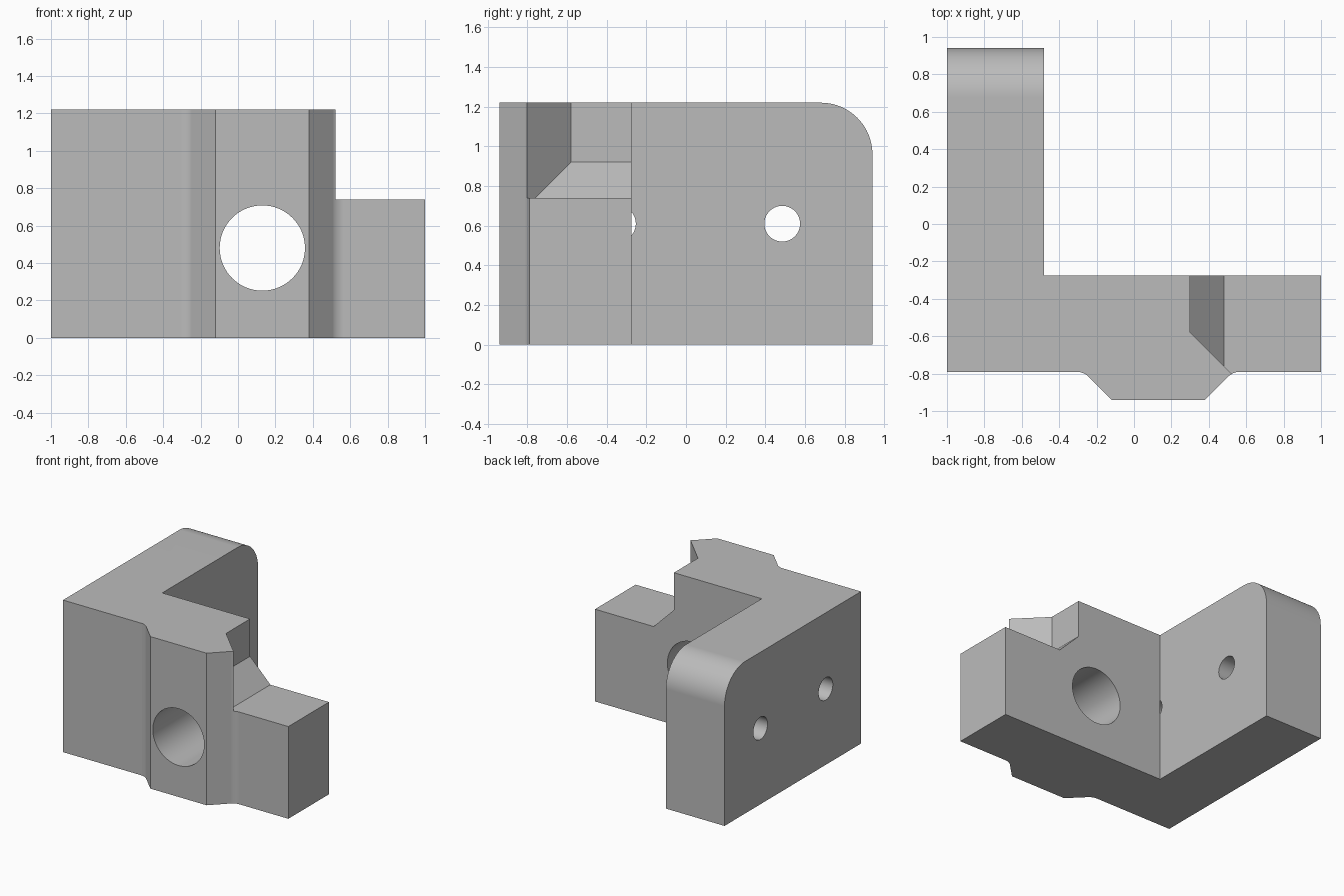
import bpy, bmesh
from math import pi
from mathutils import Matrix, Vector

cube = bpy.data.objects.get("Cube")
if cube:
    bpy.data.objects.remove(cube)

HEIGHT = 1.22
ARM_BACK, FRONT, LEG_INNER = -0.275, -0.79, -0.48

grey = bpy.data.materials.new("plain grey")
grey.use_nodes = True
colour = (0.5, 0.5, 0.5, 1)
grey.diffuse_color = colour
grey.node_tree.nodes["Principled BSDF"].inputs["Base Color"].default_value = colour


def prism(plan, z0, z1):
    """Extrude a plan outline between two heights."""
    bm = bmesh.new()
    base = bm.faces.new([bm.verts.new((x, y, z0)) for x, y in plan])
    top = bmesh.ops.extrude_face_region(bm, geom=[base])
    moved = [v for v in top["geom"] if isinstance(v, bmesh.types.BMVert)]
    bmesh.ops.translate(bm, verts=moved, vec=(0, 0, z1 - z0))
    bmesh.ops.recalc_face_normals(bm, faces=bm.faces)
    return bm


def finish(bm, name):
    mesh = bpy.data.meshes.new(name)
    bm.to_mesh(mesh)
    bm.free()
    mesh.materials.append(grey)
    obj = bpy.data.objects.new(name, mesh)
    bpy.context.scene.collection.objects.link(obj)
    return obj


def drill(name, centre, axis, radius, length):
    """Cylinder cutter along the given axis."""
    bm = bmesh.new()
    turn = Vector((0, 0, 1)).rotation_difference(Vector(axis)).to_matrix().to_4x4()
    bmesh.ops.create_cone(bm, cap_ends=True, segments=64, radius1=radius,
                          radius2=radius, depth=length,
                          matrix=Matrix.Translation(centre) @ turn)
    return finish(bm, name)


def round_edges(bm, test, size, kind, segments):
    edges = [e for e in bm.edges if test(*[v.co for v in e.verts])]
    bmesh.ops.bevel(bm, geom=edges, offset=size, offset_type=kind,
                    segments=segments, profile=0.5, affect='EDGES')


# L-shaped bracket with a tapered pad on the front
bm = prism([(-1, FRONT), (-0.27, FRONT), (-0.12, -0.94), (0.38, -0.94),
            (0.53, FRONT), (1, FRONT), (1, ARM_BACK), (LEG_INNER, ARM_BACK),
            (LEG_INNER, 0.94), (-1, 0.94)], 0, HEIGHT)

# Rounded upper rear corner of the leg
round_edges(bm, lambda a, b: min(a.y, b.y) > 0.9 and min(a.z, b.z) > 1.2,
            0.26, 'OFFSET', 20)
# Small fillets where the pad meets the front
round_edges(bm, lambda a, b: abs(a.z - b.z) > 1 and abs(a.y - FRONT) < 0.01
            and abs(a.x) < 0.6 and abs(a.x - b.x) < 0.01, 0.033, 'OFFSET', 8)
bracket = finish(bm, "bracket_body")

# Step in the arm, with a ramp rising to the notch behind the pad
bm = prism([(0.30, -0.1), (0.30, -0.58), (0.70, -0.98), (1.2, -0.98), (1.2, -0.1)],
           0.74, 1.5)
bmesh.ops.bisect_plane(bm, geom=bm.verts[:] + bm.edges[:] + bm.faces[:],
                       plane_co=(0.48, 0, 0), plane_no=(1, 0, 0))
for v in bm.verts:
    if v.co.x < 0.4 and v.co.z < 1:
        v.co.z = 0.92
step = finish(bm, "step_cutter")

# Large bore through the pad and two bolt holes through the leg
cutters = [
    step,
    drill("bore_cutter", (0.13, -0.6, 0.48), (0, 1, 0), 0.228, 1.2),
    drill("rear_bolt_cutter", (-0.789, 0.485, 0.61), (1, 0, 0), 0.09, 0.8),
    drill("front_bolt_cutter", (-0.789, -0.343, 0.61), (1, 0, 0), 0.09, 0.62),
]
for cutter in cutters:
    mod = bracket.modifiers.new(cutter.name, 'BOOLEAN')
    mod.operation = 'DIFFERENCE'
    mod.solver = 'EXACT'
    mod.object = cutter

# Apply the cuts and remove the cutters
bpy.context.view_layer.update()
evaluated = bracket.evaluated_get(bpy.context.evaluated_depsgraph_get())
cut_mesh = bpy.data.meshes.new_from_object(evaluated)
bracket.modifiers.clear()
bracket.data = cut_mesh
for cutter in cutters:
    bpy.data.objects.remove(cutter)

# Smooth the rounded surfaces, keep the flats crisp
bpy.ops.object.select_all(action='DESELECT')
bracket.select_set(True)
bpy.context.view_layer.objects.active = bracket
bpy.ops.object.shade_smooth_by_angle(angle=pi / 9)
weighted = bracket.modifiers.new("even_shading", 'WEIGHTED_NORMAL')
weighted.keep_sharp = True
